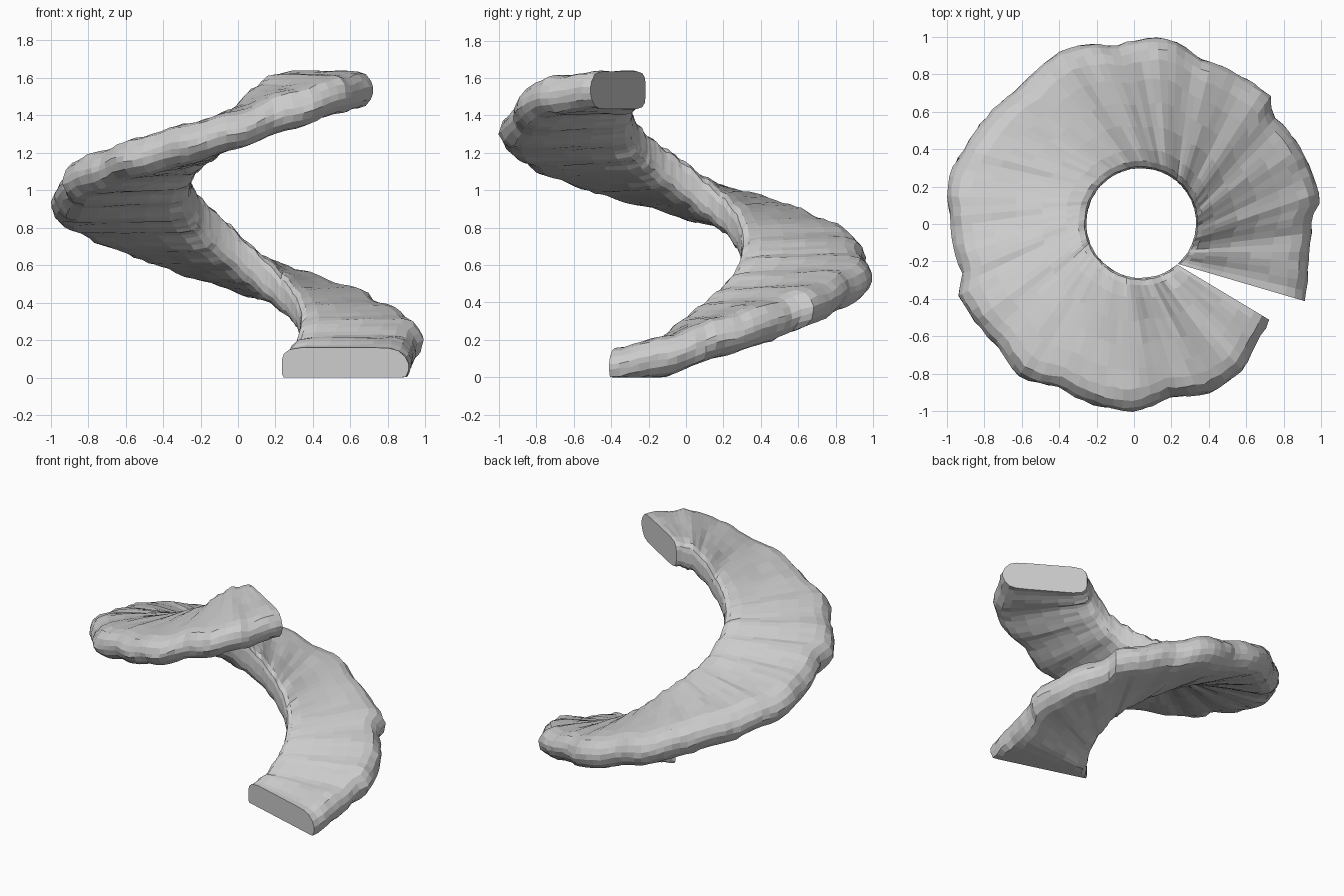
import bpy, bmesh, random
from math import sin, cos, pi, radians

if "Cube" in bpy.data.objects:
    bpy.data.objects.remove(bpy.data.objects["Cube"])

random.seed(4)
STEPS, SUB = 19, 6
TOP = 1.64
HOLE_X, HOLE_Y, HOLE_R = 0.038, 0.005, 0.293

# rounded-slab cross-section: (across 0 inner..1 outer, height -1..1)
upper = [(0.0, 0.35), (0.015, 0.68), (0.06, 0.9), (0.16, 1.0), (0.34, 1.0), (0.52, 1.0),
         (0.70, 1.0), (0.84, 0.97), (0.92, 0.84), (0.975, 0.5), (1.0, 0.15)]
profile = upper + [(s, -h) for s, h in reversed(upper)]

# ragged outer outline: (angle in degrees, radius)
rim = [(-24.3, 1.0), (-12, 0.95), (2, 0.945), (7, 1.0), (23, 0.98), (39, 0.94), (43, 1.0),
       (55, 0.97), (68, 0.95), (78, 1.0), (84, 1.0), (96, 0.955), (104, 0.99), (114, 1.0),
       (130, 0.95), (141, 0.97), (153, 0.985), (166, 1.02), (180, 0.98), (196, 0.955),
       (202, 1.01), (210, 1.0), (222, 0.975), (234, 1.02), (245, 0.96), (258, 0.99),
       (270, 1.0), (282, 0.945), (294, 0.985), (306, 0.975), (315, 0.916), (324.7, 0.884)]

# per-step lift and thickness; the ends level off into landings
drift = [0.0, -0.025] + [random.uniform(-0.012, 0.012) for _ in range(STEPS - 4)] + [0.03, 0.045, 0.0]
thick = [random.uniform(0.94, 1.06) for _ in range(STEPS + 1)]


def blend(values, u):
    i = min(int(u), len(values) - 2)
    f = u - i
    return values[i] * (1 - f) + values[i + 1] * f


def rim_radius(angle):
    for (a, r), (b, q) in zip(rim, rim[1:]):
        if angle <= b:
            return r + (q - r) * (angle - a) / (b - a)
    return rim[-1][1]


def section(bm, i, count):
    t = i / (count - 1)
    u = t * STEPS
    angle = -24.3 + 349 * t
    outer = radians(angle)
    inner = radians(-48 + 359 * t)
    r = rim_radius(angle)
    ix, iy = HOLE_X + HOLE_R * cos(inner), HOLE_Y + HOLE_R * sin(inner)
    ox, oy = r * cos(outer), r * sin(outer)
    # terraced climb
    f = u - int(u)
    eased = (int(u) + f * f * (3 - 2 * f)) / STEPS
    z = 0.055 + 1.48 * (0.25 * t + 0.75 * eased) + 0.04 * sin(pi * t) + blend(drift, u)
    half = (0.10 + 0.02 * sin(pi * t)) * blend(thick, u)
    tilt = -0.025 * sin(2 * pi * t)
    inside = 0 < i < count - 1
    ring = []
    for s, h in profile:
        j = 0.008 if inside else 0
        q = s + random.uniform(-j, j) * (1 if s > 0.1 else 0.4)
        x, y = ix + (ox - ix) * q, iy + (oy - iy) * q
        zz = z + half * h + tilt * (1 - s) + random.uniform(-j, j) * 0.6
        ring.append(bm.verts.new((x, y, min(TOP, max(0.0, zz)))))
    return ring


# spiral stair slab swept around the open well
bm = bmesh.new()
count = STEPS * SUB + 1
rings = [section(bm, i, count) for i in range(count)]
n = len(profile)
for a, b in zip(rings, rings[1:]):
    for k in range(n):
        m = (k + 1) % n
        bm.faces.new((a[k], a[m], b[m], b[k]))
bm.faces.new(rings[0])
bm.faces.new(rings[-1][::-1])
bmesh.ops.recalc_face_normals(bm, faces=bm.faces)
mesh = bpy.data.meshes.new("spiral_stair")
bm.to_mesh(mesh)
bm.free()
stair = bpy.data.objects.new("spiral_stair", mesh)
bpy.context.collection.objects.link(stair)
